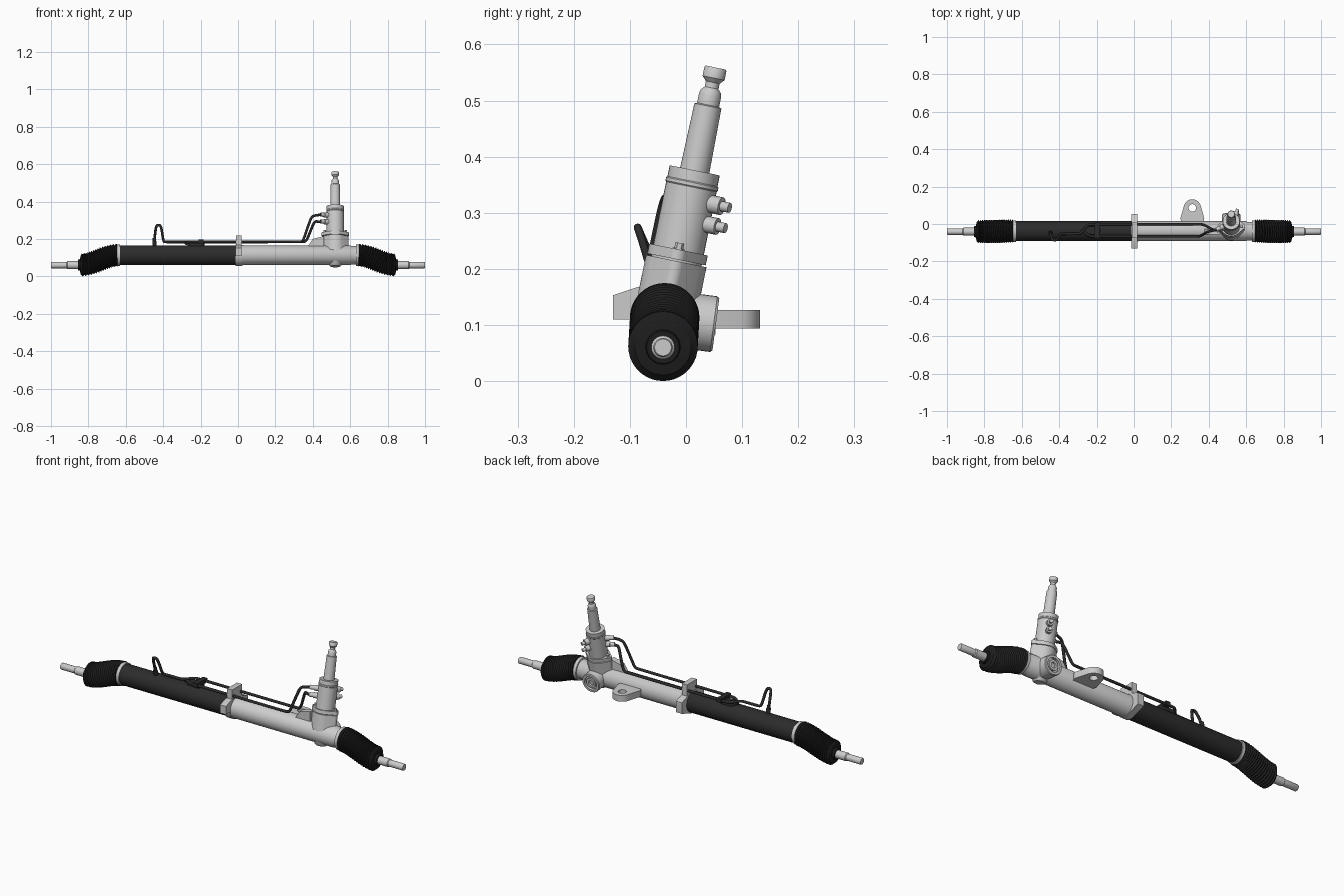
import bpy, bmesh, math
from mathutils import Vector as V

if "Cube" in bpy.data.objects:
    bpy.data.objects.remove(bpy.data.objects["Cube"])


def material(name, c):
    m = bpy.data.materials.new(name)
    m.diffuse_color = (c, c, c, 1)
    m.use_nodes = True
    m.node_tree.nodes["Principled BSDF"].inputs["Base Color"].default_value = m.diffuse_color
    return m


DARK = material("dark_paint", 0.025)
RUBBER = material("rubber", 0.012)


def finish(name, bm, mat=None, angle=35):
    bmesh.ops.recalc_face_normals(bm, faces=bm.faces)
    me = bpy.data.meshes.new(name)
    bm.to_mesh(me)
    bm.free()
    ob = bpy.data.objects.new(name, me)
    bpy.context.collection.objects.link(ob)
    if mat:
        me.materials.append(mat)
    bpy.ops.object.select_all(action='DESELECT')
    ob.select_set(True)
    bpy.context.view_layer.objects.active = ob
    bpy.ops.object.shade_smooth_by_angle(angle=math.radians(angle))
    return ob


def tube(name, rings, mat=None, n=32, angle=35):
    """Skin circles given as (centre, axis, radius)."""
    bm = bmesh.new()
    loops = []
    for c, axis, r in rings:
        a = V(axis).normalized()
        u = a.cross(V((0, 1, 0)) if abs(a.x) > .5 else V((1, 0, 0))).normalized()
        w = a.cross(u)
        loops.append([bm.verts.new(V(c) + r * (math.cos(t) * u + math.sin(t) * w))
                      for t in (2 * math.pi * i / n for i in range(n))])
    for A, B in zip(loops, loops[1:]):
        for i in range(n):
            bm.faces.new((A[i], A[(i + 1) % n], B[(i + 1) % n], B[i]))
    bm.faces.new(loops[0])
    bm.faces.new(loops[-1])
    return finish(name, bm, mat, angle)


def lathe(name, origin, axis, profile, mat=None, n=32):
    """Turned part: profile is (distance along axis, radius)."""
    o, a = V(origin), V(axis).normalized()
    return tube(name, [(o + a * t, a, r) for t, r in profile], mat, n)


def hull(circles, n=64):
    """Convex outline around circles (x, y, r)."""
    pts = []
    for i in range(n):
        c, s = math.cos(2 * math.pi * i / n), math.sin(2 * math.pi * i / n)
        x, y, r = max(circles, key=lambda k: k[0] * c + k[1] * s + k[2])
        p = (x + r * c, y + r * s)
        if not pts or (V(p) - V(pts[-1])).length > 1e-4:
            pts.append(p)
    return pts


def prism(name, pts, origin, u, v, depth, mat=None):
    """Extrude an outline in the u,v plane along u x v."""
    u, v = V(u), V(v)
    bm = bmesh.new()
    f = bm.faces.new([bm.verts.new(V(origin) + u * a + v * b) for a, b in pts])
    ext = bmesh.ops.extrude_face_region(bm, geom=[f])['geom']
    bmesh.ops.translate(bm, vec=u.cross(v) * depth,
                        verts=[g for g in ext if isinstance(g, bmesh.types.BMVert)])
    return finish(name, bm, mat)


def pipe(name, pts, r=.007):
    cu = bpy.data.curves.new(name, 'CURVE')
    cu.dimensions = '3D'
    cu.bevel_depth, cu.bevel_resolution, cu.use_fill_caps = r, 3, True
    s = cu.splines.new('NURBS')
    s.points.add(len(pts) - 1)
    for p, co in zip(s.points, pts):
        p.co = (*co, 1)
    s.order_u, s.use_endpoint_u, s.resolution_u = 3, True, 6
    cu.materials.append(DARK)
    ob = bpy.data.objects.new(name, cu)
    bpy.context.collection.objects.link(ob)


X = (1, 0, 0)
Y0, Z0 = -.038, .113

# Rack housing: dark tube on one half, cast grey on the other
lathe("dark_housing", (0, Y0, Z0), X, [(-.66, .053), (0, .053)], DARK, 48)
lathe("cast_housing", (0, Y0, Z0), X,
      [(0, .055), (.022, .055), (.03, .053), (.6, .053), (.605, .05), (.66, .05)], None, 48)

# Both ends: clamp, bellows boot following an S bend, tie rod
for sx, side in ((-1, "left"), (1, "right")):
    lathe(side + "_boot_clamp", (0, Y0, Z0), X,
          [(sx * .63, .058), (sx * .648, .058)], None, 40)
    rings = []
    N = 34
    for i in range(N + 1):
        k = i / N
        s = k * k * (3 - 2 * k)
        slope = -.051 * 6 * k * (1 - k) / .2
        rings.append(((sx * (.643 + .195 * k), Y0 - .003 * s, Z0 - .051 * s),
                      (sx, 0, slope), .062 if i % 2 else .054))
    ax = (sx, 0, 0)
    rings += [((sx * .842, -.041, .061), ax, .05), ((sx * .845, -.041, .061), ax, .031),
              ((sx * .856, -.041, .06), ax, .029)]
    tube(side + "_boot", rings, RUBBER, 40, 25)
    lathe(side + "_tie_rod", (0, -.041, .06), ax,
          [(.8, .021), (.912, .021), (.916, .017), (.997, .017), (1, .015)], None, 24)

# Pinion tower, leaning back
O, D = V((.52, Y0, Z0)), V((0, .2, .98)).normalized()
P = V((0, D.z, -D.y))
lathe("valve_tower", O, D,
      [(.1, .046), (.238, .046), (.24, .0475), (.246, .0475), (.248, .0455), (.268, .0455),
       (.268, .0265), (.385, .0245), (.387, .02), (.405, .02), (.412, .018), (.418, .0125),
       (.428, .0125), (.436, .02), (.452, .02), (.455, .018)])
lathe("pinion_base", O, D,
      [(-.061, .025), (-.055, .032), (0, .05), (.1, .054)])
outline = hull([(0, 0, .053), (-.056, 0, .017), (.056, 0, .017)])
prism("tower_flange", outline, O + D * .106, X, P * -1, .018)
body = hull([(0, 0, .055), (-.054, 0, .017), (.054, 0, .017)])
prism("tower_body", body, O + D * .02, X, P * -1, .083)
for o in tuple(bpy.data.objects):
    if o.name in ("tower_flange", "tower_body"):   # extrude along the tower direction
        c = sum((v.co.dot(D) for v in o.data.vertices), 0) / len(o.data.vertices)
        start = (O + D * (.106 if "flange" in o.name else .02)).dot(D)
        if c < start:
            for v in o.data.vertices:
                v.co += D * 2 * (start - v.co.dot(D))
            o.data.flip_normals()
for sx in (-1, 1):
    lathe("flange_bolt", O + V((sx * .056, 0, 0)) + D * .12, D,
          [(0, .011), (.006, .011), (.006, .008), (.016, .008)], None, 6)

# Stiffening rib between tower and housing
prism("tower_rib", [(.37, .155), (.4, .2), (.46, .215), (.46, .155)],
      (0, Y0 + .012, 0), X, (0, 0, 1), .03)

# Rack yoke plug at the back, with a recessed ring
lathe("yoke_plug", O, (0, .99, -.13),
      [(0, .05), (.088, .05), (.092, .047), (.092, .035), (.08, .035),
       (.08, .026), (.09, .026), (.09, .014), (.08, .014)])

# Valve ports
for t, label in ((.215, "upper"), (.178, "lower")):
    size = .016 if label == "upper" else .015
    prof = [(.03, size), (.066, size), (.066, .009), (.082, .009)]
    lathe(label + "_hose_port", O + D * t, V((.42, 0, 0)) + P * .9, prof, None, 16)
    lathe(label + "_pipe_port", O + D * t, V((-.9, 0, 0)) - P * .4,
          [(.03, .014), (.064, .014), (.064, .011), (.086, .011)], None, 16)

# Rear mounting lug with hole
lug = prism("mounting_lug", hull([(.312, .086, .046), (.25, .03, .002), (.374, .03, .002),
                                  (.262, -.01, .002), (.362, -.01, .002)]),
            (0, 0, .094), X, (0, 1, 0), .033)
cut = lathe("lug_hole_cutter", (.312, .086, .05), (0, 0, 1), [(0, .02), (.12, .02)])
cut.hide_render = True
cut.display_type = 'WIRE'
cut.hide_set(True)
mod = lug.modifiers.new("hole", 'BOOLEAN')
mod.operation, mod.object, mod.solver = 'DIFFERENCE', cut, 'EXACT'

# Centre bracket: collar, front ear, rear ear and pipe holding tab
YA, ZA = (0, 1, 0), (0, 0, 1)
prism("bracket_collar", hull([(Y0, Z0, .058), (.05, .14, .003), (.05, .085, .003)]),
      (-.014, 0, 0), YA, ZA, .034)
prism("bracket_ear", [(-.13, .11), (-.04, .11), (-.04, .17), (-.085, .168), (-.13, .153)],
      (-.014, 0, 0), YA, ZA, .034)
prism("pipe_tab", [(-.074, .15), (.008, .15), (.008, .218), (-.074, .218)],
      (-.012, 0, 0), YA, ZA, .03)

# Hydraulic pipes
tip = V((-.9, 0, 0)) - P * .4
hi, lo = (O + D * t + tip.normalized() * .078 for t in (.215, .178))
lathe("pipe_fitting", (-.447, -.045, .155), (0, -.15, 1),
      [(0, .011), (.035, .011), (.035, .009), (.05, .009)], DARK, 12)
pipe("long_pipe", [(-.447, -.048, .17), (-.445, -.06, .215), (-.44, -.078, .255),
                   (-.435, -.086, .274), (-.415, -.086, .274), (-.408, -.078, .25),
                   (-.4, -.062, .195), (-.395, -.055, .184), (-.37, -.053, .184),
                   (-.3, -.053, .184), (-.285, -.05, .184), (-.25, -.008, .184),
                   (-.235, -.002, .184), (-.1, -.002, .184), (.34, -.002, .184),
                   (.362, -.002, .186), (.375, -.005, .21), (.4, -.018, .275),
                   (.412, -.026, .295), (.43, -.034, .292), tuple(lo)])
pipe("short_pipe", [(-.28, -.034, .172), (-.265, -.045, .184), (-.24, -.065, .184),
                    (-.2, -.066, .184), (.1, -.066, .184), (.32, -.066, .184),
                    (.345, -.066, .186), (.355, -.064, .21), (.382, -.048, .29),
                    (.395, -.04, .322), (.425, -.036, .328), tuple(hi)])

# Pipe clip on the dark tube
prism("pipe_clip", hull([(-.25, -.034, .02), (-.2, -.034, .022)]),
      (0, 0, .16), X, YA, .02, DARK)
prism("pipe_clip_bar", [(-.21, -.076), (-.185, -.076), (-.185, .008), (-.21, .008)],
      (0, 0, .174), X, YA, .022, DARK)
